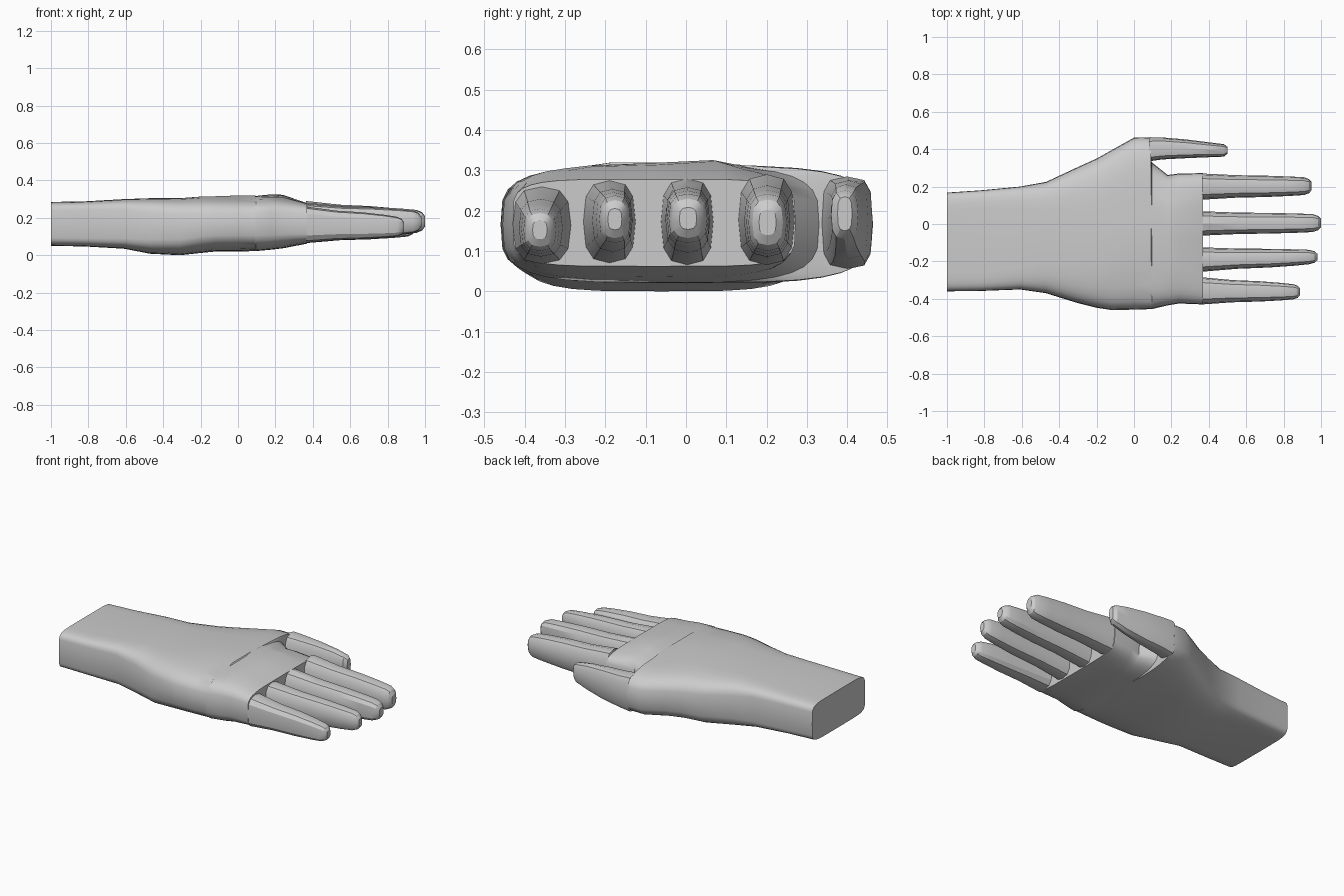
import bpy, bmesh
from math import sin, cos, pi, copysign, exp


def ring_points(x, y0, y1, z0, z1, n, sides, bump=0.0):
    """Rounded-rectangle ring in the plane x = const."""
    pts = []
    for i in range(sides):
        a = 2 * pi * i / sides
        c, s = cos(a), sin(a)
        u = copysign(abs(c) ** (2 / n), c)
        v = copysign(abs(s) ** (2 / n), s)
        y = (y0 + y1) / 2 + u * (y1 - y0) / 2
        z = (z0 + z1) / 2 + v * (z1 - z0) / 2
        if s > 0.3:  # raised knuckles over the middle of the hand
            z += bump * (exp(-((y + 0.15) / 0.07) ** 2) + exp(-((y - 0.05) / 0.07) ** 2))
        pts.append((x, y, z))
    return pts


def loft(name, sections, sides, cap_start, angle):
    bm = bmesh.new()
    rings = [[bm.verts.new(p) for p in ring_points(*s[:6], sides, *s[6:])] for s in sections]
    for a, b in zip(rings, rings[1:]):
        for i in range(sides):
            j = (i + 1) % sides
            bm.faces.new((a[i], a[j], b[j], b[i]))
    bm.faces.new(rings[-1])
    if cap_start:
        bm.faces.new(rings[0][::-1])
    bmesh.ops.recalc_face_normals(bm, faces=bm.faces)
    me = bpy.data.meshes.new(name)
    bm.to_mesh(me)
    bm.free()
    ob = bpy.data.objects.new(name, me)
    bpy.context.collection.objects.link(ob)
    bpy.ops.object.select_all(action='DESELECT')
    ob.select_set(True)
    bpy.context.view_layer.objects.active = ob
    bpy.ops.object.shade_smooth_by_angle(angle=angle)
    return ob


# wrist and palm: x, y range, z range, squareness, knuckle height
loft("palm_and_wrist", [
    (-1.00, -0.36, 0.168, 0.05, 0.285, 7),
    (-0.82, -0.358, 0.18, 0.047, 0.288, 7),
    (-0.61, -0.35, 0.20, 0.035, 0.30, 6),
    (-0.47, -0.37, 0.225, 0.008, 0.305, 4.5),
    (-0.31, -0.42, 0.30, 0.0, 0.305, 4),
    (-0.20, -0.448, 0.35, 0.012, 0.312, 3.7, 0.006),
    (-0.12, -0.46, 0.395, 0.02, 0.312, 3.7, 0.010),
    (0.00, -0.458, 0.462, 0.02, 0.312, 3.7, 0.012),
    (0.09, -0.455, 0.464, 0.022, 0.31, 3.7, 0.014),
    (0.095, -0.455, 0.33, 0.022, 0.31, 3.7, 0.014),
    (0.18, -0.435, 0.262, 0.03, 0.31, 4, 0.018),
    (0.24, -0.425, 0.27, 0.037, 0.305, 4, 0.022),
    (0.37, -0.43, 0.272, 0.062, 0.278, 5),
], 32, True, 0.6)

# thumb
loft("thumb", [
    (0.08, 0.335, 0.463, 0.055, 0.285, 3.5),
    (0.15, 0.345, 0.463, 0.065, 0.28, 3.5),
    (0.28, 0.352, 0.452, 0.08, 0.275, 3.2),
    (0.40, 0.357, 0.437, 0.105, 0.265, 3),
    (0.48, 0.36, 0.427, 0.13, 0.25, 3),
    (0.50, 0.376, 0.412, 0.15, 0.235, 3),
], 12, False, 0.5)

# fingers: base y range, tip y range, base z range, tip z range, tip x
fingers = {
    "index_finger": (0.13, 0.27, 0.155, 0.25, 0.065, 0.29, 0.10, 0.242, 0.95),
    "middle_finger": (-0.062, 0.068, -0.043, 0.053, 0.065, 0.28, 0.12, 0.242, 1.0),
    "ring_finger": (-0.255, -0.125, -0.215, -0.138, 0.07, 0.275, 0.12, 0.238, 0.98),
    "little_finger": (-0.43, -0.285, -0.403, -0.322, 0.068, 0.26, 0.10, 0.205, 0.888),
}
for name, (ya, yb, yc, yd, za, zb, zc, zd, tip) in fingers.items():
    rows = []
    # position along finger, taper amount, scale at that ring
    for t, k, scale in ((-0.01, 0, 1), (0.3, 0.35, 0.97), (0.58, 0.55, 0.99),
                        (0.80, 0.8, 1), (0.93, 1, 1), (0.975, 1, 0.8), (1, 1, 0.45)):
        y0, y1 = ya + (yc - ya) * k, yb + (yd - yb) * k
        z0, z1 = za + (zc - za) * k, zb + (zd - zb) * k
        ym, zm = (y0 + y1) / 2, (z0 + z1) / 2
        hy, hz = (y1 - y0) / 2 * scale, (z1 - z0) / 2 * scale
        rows.append((0.37 + (tip - 0.37) * t, ym - hy, ym + hy, zm - hz, zm + hz, 2.8))
    loft(name, rows, 12, False, 0.5)
